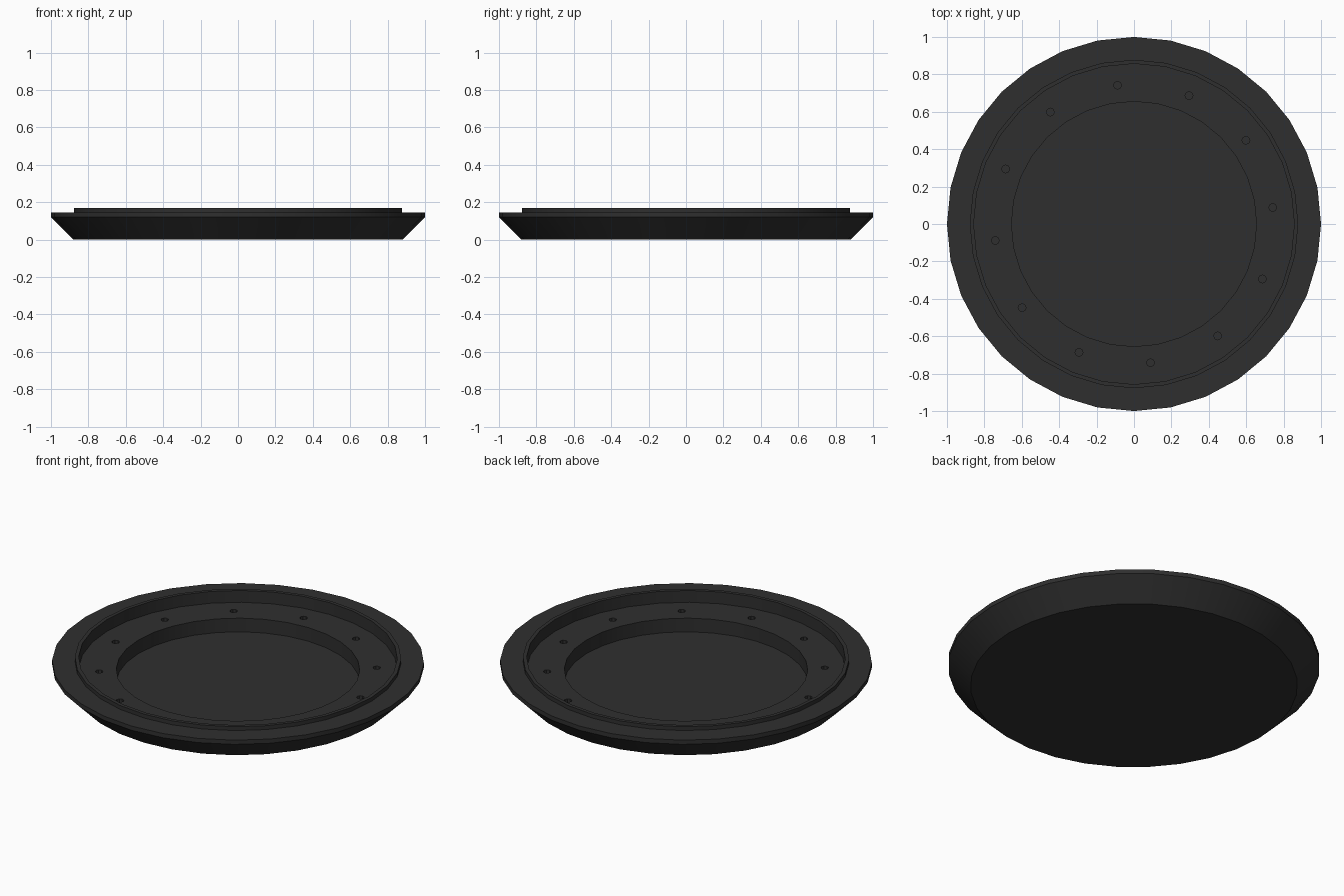
import bpy, bmesh, math
from mathutils import Matrix, Vector

if "Cube" in bpy.data.objects:
    bpy.data.objects.remove(bpy.data.objects["Cube"])

SIDES = 32
HOLES = 12

dark = bpy.data.materials.new("dark_grey")
dark.diffuse_color = (0.028, 0.028, 0.028, 1)
dark.use_nodes = True
dark.node_tree.nodes["Principled BSDF"].inputs["Base Color"].default_value = dark.diffuse_color


def lathe(name, profile, sides):
    """Revolve an (r, z) profile around z; end points are capped flat."""
    bm = bmesh.new()
    rings = []
    for r, z in profile:
        rings.append([bm.verts.new((r * math.cos(math.tau * i / sides),
                                    r * math.sin(math.tau * i / sides), z))
                      for i in range(sides)])
    for a, b in zip(rings, rings[1:]):
        for i in range(sides):
            j = (i + 1) % sides
            bm.faces.new((a[i], a[j], b[j], b[i]))
    bm.faces.new(rings[0][::-1])
    bm.faces.new(rings[-1])
    bmesh.ops.recalc_face_normals(bm, faces=bm.faces)
    mesh = bpy.data.meshes.new(name)
    bm.to_mesh(mesh)
    bm.free()
    obj = bpy.data.objects.new(name, mesh)
    bpy.context.collection.objects.link(obj)
    return obj


# Round base: sloped underside, flat flange, thin raised lip, ledge, sunken floor
base = lathe("round_base", [
    (0.88, 0.0), (1.0, 0.12), (1.0, 0.145), (0.878, 0.145), (0.878, 0.168),
    (0.857, 0.168), (0.857, 0.098), (0.655, 0.098), (0.655, 0.017)], SIDES)
base.data.materials.append(dark)

# Ring of small bolt holes sunk into the ledge
bm = bmesh.new()
for i in range(HOLES):
    a = math.radians(6.8) + math.tau * i / HOLES
    spot = Matrix.Translation(Vector((0.747 * math.cos(a), 0.747 * math.sin(a), 0.098)))
    bmesh.ops.create_cone(bm, cap_ends=True, segments=8, radius1=0.021,
                          radius2=0.021, depth=0.06, matrix=spot)
mesh = bpy.data.meshes.new("bolt_hole_cutter")
bm.to_mesh(mesh)
bm.free()
mesh.materials.append(dark)
cutter = bpy.data.objects.new("bolt_hole_cutter", mesh)
bpy.context.collection.objects.link(cutter)
cutter.hide_render = True

cut = base.modifiers.new("bolt_holes", 'BOOLEAN')
cut.operation = 'DIFFERENCE'
cut.solver = 'EXACT'
cut.object = cutter
bpy.context.view_layer.objects.active = base
base.select_set(True)
bpy.ops.object.modifier_apply(modifier=cut.name)
bpy.data.objects.remove(cutter)

# Smooth round walls, crisp rims
bpy.ops.object.shade_smooth_by_angle(angle=math.radians(30))
